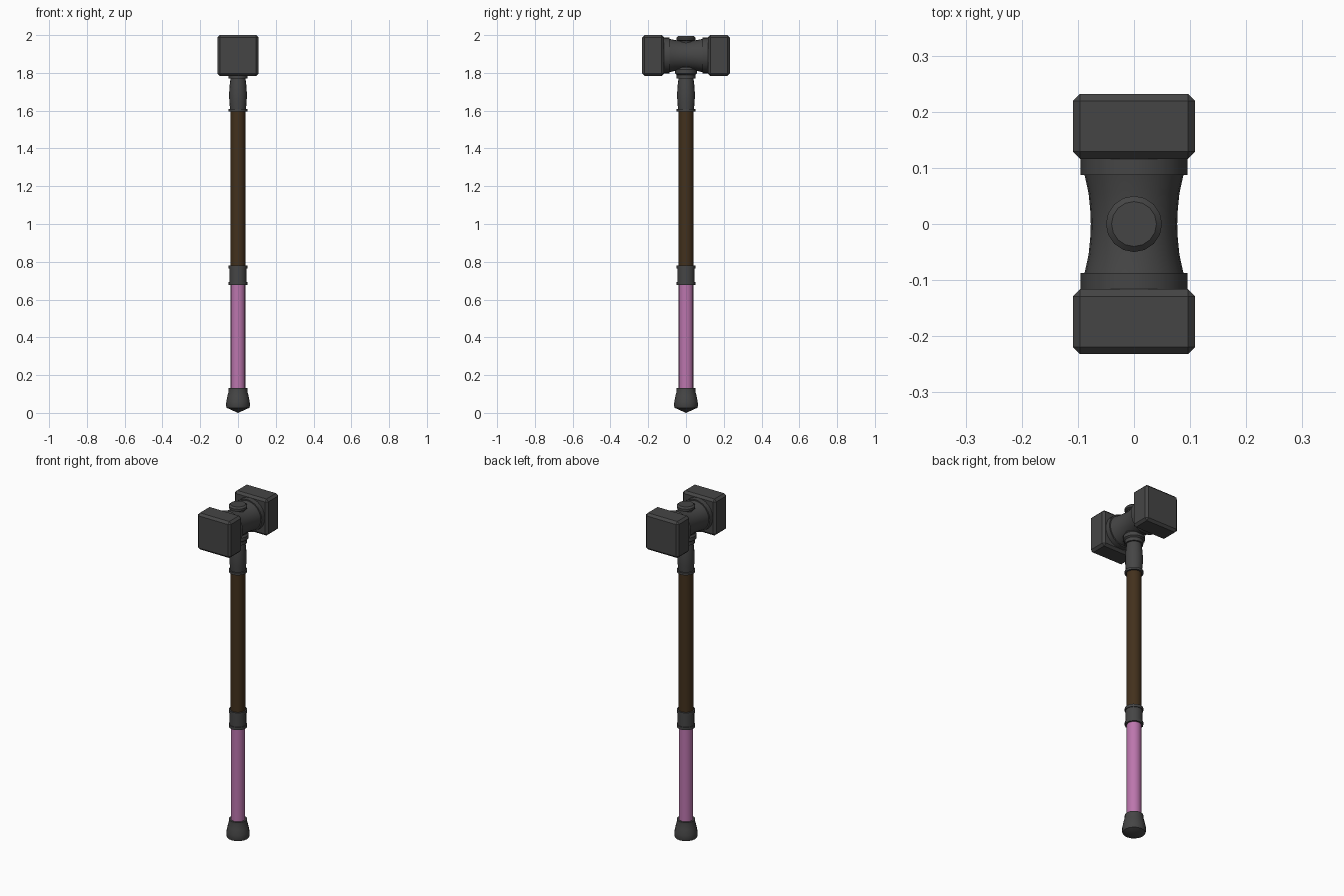
import bpy, bmesh, math
from mathutils import Matrix

if "Cube" in bpy.data.objects:
    bpy.data.objects.remove(bpy.data.objects["Cube"])

HEAD_Z = 1.892


def material(name, rgb):
    m = bpy.data.materials.new(name)
    m.diffuse_color = (*rgb, 1)
    m.use_nodes = True
    m.node_tree.nodes["Principled BSDF"].inputs["Base Color"].default_value = m.diffuse_color
    return m


METAL = material("dark_metal", (0.06, 0.06, 0.06))
WOOD = material("brown_wood", (0.055, 0.03, 0.012))
PINK = material("pink_wrap", (0.5, 0.18, 0.42))


def finish(name, bm, mat, smooth=True):
    bmesh.ops.recalc_face_normals(bm, faces=bm.faces)
    me = bpy.data.meshes.new(name)
    bm.to_mesh(me)
    bm.free()
    me.materials.append(mat)
    ob = bpy.data.objects.new(name, me)
    bpy.context.collection.objects.link(ob)
    if smooth:
        bpy.ops.object.select_all(action='DESELECT')
        ob.select_set(True)
        bpy.context.view_layer.objects.active = ob
        bpy.ops.object.shade_smooth_by_angle(angle=math.radians(35))
    return ob


def lathe(name, profile, mat, sides=16, matrix=Matrix()):
    """Closed turned solid from (radius, height) points."""
    bm = bmesh.new()
    rings = []
    for r, z in profile:
        if r == 0:
            rings.append([bm.verts.new((0, 0, z))] * sides)
        else:
            rings.append([bm.verts.new((r * math.cos(math.tau * i / sides),
                                        r * math.sin(math.tau * i / sides), z))
                          for i in range(sides)])
    for a, b in zip(rings, rings[1:]):
        for i in range(sides):
            j = (i + 1) % sides
            quad = list(dict.fromkeys((a[i], a[j], b[j], b[i])))
            bm.faces.new(quad)
    for ring in (rings[0], rings[-1]):
        if ring[0] is not ring[1]:
            bm.faces.new(ring)
    bm.transform(matrix)
    return finish(name, bm, mat)


# Pommel with a shallow pointed base
lathe("pommel", [(0, 0), (0.06, 0.027), (0.063, 0.035), (0.062, 0.06), (0.056, 0.09),
                 (0.049, 0.116), (0.049, 0.132), (0.036, 0.132)], METAL)

# Wrapped grip and wooden shaft
lathe("grip", [(0.039, 0.12), (0.039, 0.69)], PINK)
lathe("shaft", [(0.04, 0.77), (0.04, 1.61)], WOOD)

# Middle collar with raised rims
lathe("middle_collar", [(0.036, 0.678), (0.049, 0.678), (0.049, 0.694), (0.045, 0.694),
                        (0.045, 0.764), (0.049, 0.764), (0.049, 0.78), (0.036, 0.78)], METAL)

# Neck socket joining shaft and head
lathe("neck_socket", [(0.038, 1.595), (0.05, 1.595), (0.05, 1.608), (0.042, 1.608),
                      (0.046, 1.65), (0.047, 1.69), (0.044, 1.735), (0.04, 1.77),
                      (0.049, 1.77), (0.049, 1.79), (0.058, 1.797), (0.058, 1.818),
                      (0.05, 1.828), (0.05, 1.85)], METAL)

# Waisted barrel of the head, turned along y
half = [(0.095, 0.122), (0.095, 0.087), (0.088, 0.087), (0.081, 0.055), (0.078, 0.025)]
lathe("head_barrel", [(r, -y) for r, y in half] + [(0.077, 0)] + half[::-1], METAL, 24,
      Matrix.Translation((0, 0, HEAD_Z)) @ Matrix.Rotation(math.pi / 2, 4, 'X'))

# Cap on top of the barrel
lathe("top_cap", [(0.038, 1.94), (0.038, 1.968), (0.05, 1.973), (0.05, 1.986),
                  (0.04, 1.995)], METAL)

# Chamfered striking blocks
for side, label in ((-1, "front"), (1, "back")):
    bm = bmesh.new()
    bmesh.ops.create_cube(bm, size=1, matrix=Matrix.Translation((0, side * 0.174, HEAD_Z))
                          @ Matrix.Diagonal((0.218, 0.116, 0.216, 1)))
    bmesh.ops.bevel(bm, geom=bm.edges[:], offset=0.013, segments=1, affect='EDGES')
    finish(label + "_striking_block", bm, METAL, smooth=False)
